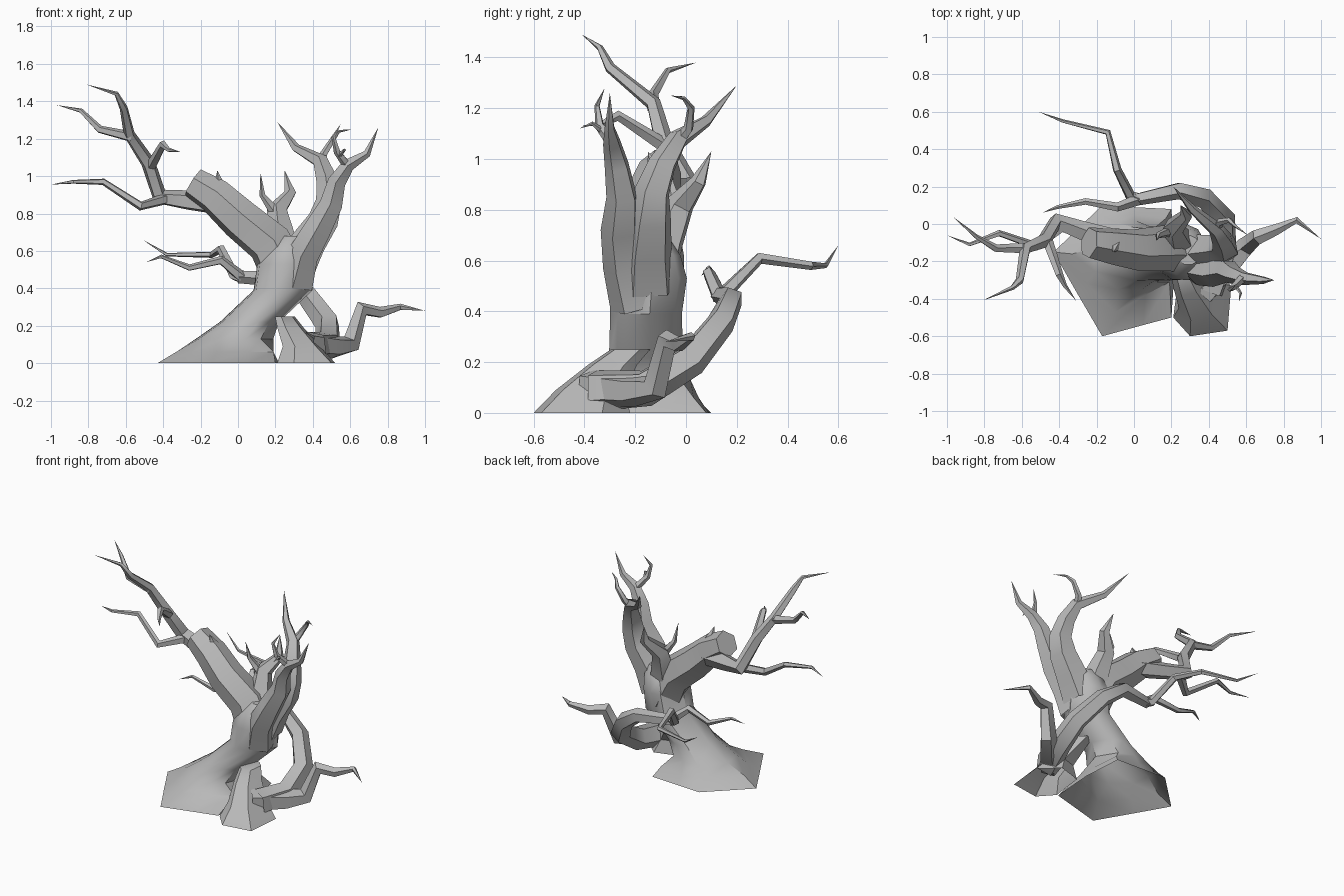
import bpy
import bmesh
import math
from mathutils import Vector

# Remove the default object
cube = bpy.data.objects.get("Cube")
if cube:
    bpy.data.objects.remove(cube, do_unlink=True)

# Single bark colour
bark = bpy.data.materials.new("grey_bark")
bark.use_nodes = True
bark_colour = (0.48, 0.48, 0.48, 1)
bark.diffuse_color = bark_colour
bark.node_tree.nodes["Principled BSDF"].inputs["Base Color"].default_value = bark_colour

parts = []


def skin(name, rings, tip=None):
    """Join rings of points into a surface open at the start, with a cap or sharp tip at the end."""
    bm = bmesh.new()
    loops = [[bm.verts.new(point) for point in ring] for ring in rings]
    count = len(loops[0])
    for lower, upper in zip(loops, loops[1:]):
        for i in range(count):
            j = (i + 1) % count
            bm.faces.new((lower[i], lower[j], upper[j], upper[i]))
    last = loops[-1]
    if tip is None:
        bm.faces.new(last)
    else:
        end = bm.verts.new(tip)
        for i in range(count):
            bm.faces.new((last[i], last[(i + 1) % count], end))
    mesh = bpy.data.meshes.new(name)
    bm.to_mesh(mesh)
    bm.free()
    mesh.materials.append(bark)
    part = bpy.data.objects.new(name, mesh)
    bpy.context.collection.objects.link(part)
    parts.append(part)


def branch(name, start_radius, points, end_radius=0.0, sides=5):
    """Tapered angular tube along a path; a zero end radius makes a sharp tip."""
    path = [Vector(p) for p in points]
    steps = [(b - a).normalized() for a, b in zip(path, path[1:])]
    side = steps[0].orthogonal().normalized()
    last = len(path) - 1
    rings = []
    for k, point in enumerate(path):
        radius = end_radius + (start_radius - end_radius) * (1 - k / last) ** 0.8
        if radius <= 0:
            break
        tangent = (steps[max(k - 1, 0)] + steps[min(k, last - 1)]).normalized()
        side = (side - tangent * side.dot(tangent)).normalized()
        other = tangent.cross(side)
        ring = []
        for i in range(sides):
            angle = math.tau * i / sides
            ring.append(point + radius * (side * math.cos(angle) + other * math.sin(angle)))
        rings.append(ring)
    skin(name, rings, path[-1] if end_radius == 0 else None)


def flare(name, outlines, sections):
    """Irregular outlines (height, points) rising into oval sections (x, y, z, half width, half depth)."""
    ground = [Vector(p) for p in outlines[0][1]]
    centre = sum(ground, Vector((0, 0))) / len(ground)
    angles = [math.atan2(p.y - centre.y, p.x - centre.x) for p in ground]
    rings = [[(x, y, height) for x, y in outline] for height, outline in outlines]
    for x, y, z, width, depth in sections:
        rings.append([(x + width * math.cos(a), y + depth * math.sin(a), z) for a in angles])
    skin(name, rings)


# Trunk with its wide foot, steep above a low front lip
flare("trunk", [
    (0, [(.22, -.2), (.2, .08), (0, .09), (-.17, .1), (-.43, -.15),
         (-.31, -.36), (-.17, -.6), (.05, -.54), (.2, -.5)]),
    (.06, [(.19, -.18), (.17, .03), (0, .05), (-.16, .04), (-.33, -.16),
           (-.25, -.32), (-.1, -.47), (.06, -.38), (.19, -.31)])],
    [(-.02, -.17, .13, .21, .19), (.06, -.16, .22, .16, .15), (.24, -.16, .39, .16, .145),
     (.25, -.15, .53, .15, .155), (.27, -.15, .62, .13, .13), (.29, -.14, .68, .07, .08)])

# Separate front root leaning back into the trunk
flare("front_root",
      [(0, [(.52, -.33), (.4, -.22), (.24, -.27), (.21, -.5), (.3, -.6), (.5, -.57)])],
      [(.34, -.38, .09, .115, .14), (.28, -.29, .19, .08, .1), (.25, -.22, .25, .06, .08)])

# Broken left limb
branch("left_limb", .135,
       [(.26, -.14, .46), (.17, -.13, .64), (.01, -.14, .77), (-.12, -.12, .89), (-.24, -.1, .965)],
       end_radius=.085, sides=6)
branch("limb_splinter", .06, [(-.07, -.1, .88), (-.1, -.12, .95), (-.11, -.15, 1.03)])

# Long left branch and its offshoots
branch("left_branch", .062,
       [(-.1, -.09, .85), (-.27, -.04, .87), (-.42, .01, .89), (-.48, -.09, 1.07), (-.58, -.13, 1.22),
        (-.61, -.3, 1.36), (-.65, -.34, 1.44), (-.81, -.41, 1.49)])
branch("left_upper_twig", .03,
       [(-.57, -.13, 1.21), (-.74, -.13, 1.25), (-.84, -.07, 1.35), (-.97, .04, 1.38)])
branch("left_inner_twig", .03,
       [(-.46, -.1, 1.06), (-.4, -.27, 1.17), (-.37, -.33, 1.14), (-.31, -.41, 1.13)])
branch("left_lower_branch", .032,
       [(-.38, -.01, .88), (-.52, -.12, .84), (-.72, -.05, .97), (-.88, -.11, .97), (-1, -.06, .955)])

# Right limb rising out of the trunk, with two forks
branch("right_limb", .115,
       [(.31, -.15, .5), (.38, -.15, .64), (.46, -.14, .76), (.49, -.13, .87),
        (.475, -.09, .98), (.44, -.03, 1.08), (.31, .08, 1.15), (.21, .2, 1.29)])
branch("right_limb_twig", .026,
       [(.44, -.03, 1.07), (.46, .01, 1.12), (.51, .02, 1.2), (.54, -.01, 1.24), (.61, -.06, 1.25)])
branch("right_front_branch", .1,
       [(.31, -.2, .42), (.35, -.24, .58), (.43, -.26, .72), (.5, -.25, .85), (.53, -.27, .97),
        (.59, -.29, 1.06), (.69, -.3, 1.12), (.75, -.3, 1.26)])
branch("right_front_twig", .026,
       [(.59, -.28, 1.05), (.53, -.34, 1.13), (.51, -.35, 1.21), (.55, -.32, 1.28)])
branch("right_short_twig", .014, [(.54, -.33, 1.11), (.57, -.37, 1.14), (.56, -.42, 1.12)])

# Small twigs sharing a thick stem in the crotch
branch("crotch_stem", .1,
       [(.24, -.12, .56), (.23, -.08, .68), (.21, -.02, .82), (.28, .05, .91), (.25, .1, 1.03)])
branch("crotch_twig", .04, [(.22, -.06, .72), (.19, -.04, .82), (.13, -.06, .9), (.12, -.09, 1.02)])

# Rear root sweeping up behind the trunk
branch("rear_root", .085,
       [(.4, -.36, .09), (.48, -.16, .1), (.48, .02, .21), (.37, .14, .36), (.24, .18, .45), (0, .13, .46)],
       end_radius=.034)
branch("rear_upper_branch", .036,
       [(.02, .13, .46), (-.02, .15, .47), (-.09, .29, .61), (-.14, .49, .58), (-.38, .55, .58), (-.51, .6, .66)])
branch("rear_lower_branch", .032,
       [(.02, .13, .46), (-.09, .09, .55), (-.26, .12, .51), (-.41, .09, .57), (-.49, .06, .54)])

# Low root reaching out to the right
branch("side_root", .075,
       [(.36, -.38, .1), (.51, -.22, .085), (.6, -.12, .1), (.66, -.07, .29), (.76, -.03, .27),
        (.87, .02, .3), (1, -.08, .28)])

# Soft shading with crisp edges
bpy.ops.object.select_all(action="DESELECT")
for part in parts:
    part.select_set(True)
bpy.context.view_layer.objects.active = parts[0]
bpy.ops.object.shade_smooth_by_angle(angle=math.radians(40))
